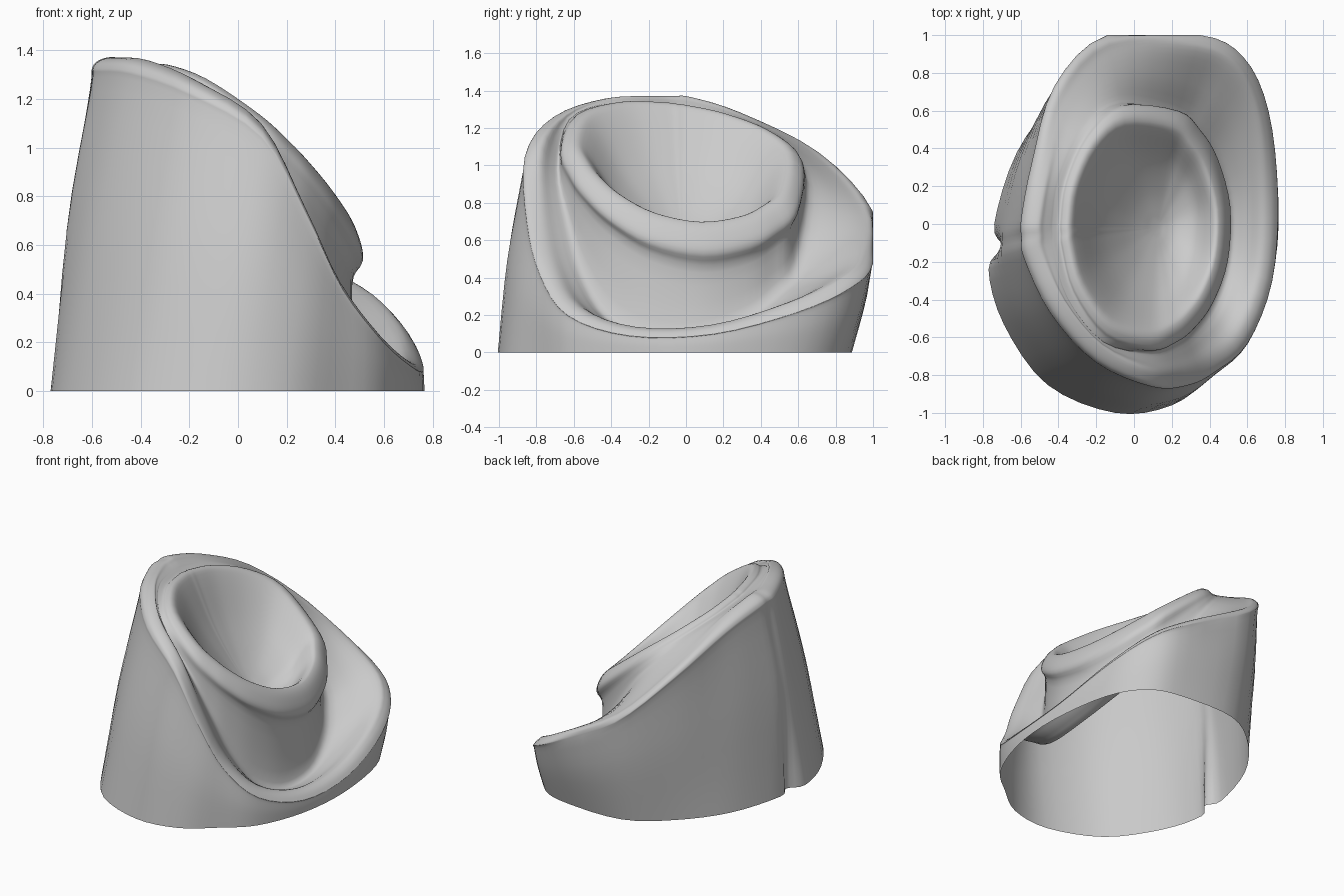
import bpy, bmesh
from math import atan2, cos, sin
from mathutils import Vector as V

if "Cube" in bpy.data.objects:
    bpy.data.objects.remove(bpy.data.objects["Cube"])

# outline keys, running round the body: base x, base y, rim x, rim y, rim z
KEYS = [
    (-0.77, -0.24, -0.58, -0.18, 1.325), (-0.69, -0.53, -0.44, -0.47, 1.315),
    (-0.46, -0.85, -0.20, -0.73, 1.23), (-0.10, -1.00, 0.10, -0.86, 1.05),
    (0.20, -0.96, 0.29, -0.85, 0.71), (0.42, -0.80, 0.43, -0.78, 0.42),
    (0.60, -0.63, 0.60, -0.63, 0.20), (0.73, -0.30, 0.73, -0.30, 0.09),
    (0.765, 0.10, 0.76, 0.15, 0.10), (0.70, 0.55, 0.71, 0.60, 0.22),
    (0.55, 0.79, 0.58, 0.88, 0.35), (0.32, 0.87, 0.35, 1.00, 0.48),
    (-0.10, 0.87, -0.14, 1.00, 0.75), (-0.39, 0.68, -0.42, 0.73, 1.04),
    (-0.62, 0.38, -0.54, 0.32, 1.24), (-0.74, 0.00, -0.595, 0.03, 1.32),
    (-0.70, -0.12, -0.595, -0.07, 1.325),
]
CX, CY, RX, RY = 0.06, -0.01, 0.455, 0.66


def spline(pts, n, closed):
    """Catmull-Rom samples through pts."""
    m = len(pts)
    get = (lambda i: pts[i % m]) if closed else (lambda i: pts[max(0, min(m - 1, i))])
    out = []
    for i in range(m if closed else m - 1):
        a, b, c, d = (get(i + k) for k in (-1, 0, 1, 2))
        for j in range(n):
            t = j / n
            p = 0.5 * (2 * b + (c - a) * t + (2 * a - 5 * b + 4 * c - d) * t * t
                       + (3 * b - a - 3 * c + d) * t ** 3)
            out.append(V((p.x, min(p.y, 1.0), max(p.z, 0))))
    return out if closed else out + [pts[-1]]


def cup(ang, s, lift):
    """Point on the tilted oval of the inner cup."""
    x, y = CX + RX * s * cos(ang), CY + RY * s * sin(ang)
    u = x - 0.05
    return V((x, y, 1.06 - 0.8 * u - 0.42 * u * u - 0.15 * y + lift))


def section(key):
    """Profile from base, up the wall, over the rim, through the moat, into the bowl."""
    bx, by, rx, ry, rz = key
    base, rim = V((bx, by, 0)), V((rx, ry, rz))
    ang = atan2((ry - CY) / RY, (rx - CX) / RX)
    w = (0.5 + 0.5 * cos(ang - 0.1)) ** 1.3
    low = 0.02 * (1 - w)
    inward = V((CX - rx, CY - ry, 0)).normalized()
    mid = base.lerp(rim, 0.5) - inward * 0.02 * min(1, rz)
    if key is KEYS[-1]:
        mid.x -= 0.03          # the pinch at the foot fades upward
    shoulder = base.lerp(rim, 0.93)
    crest = rim + inward * 0.035 + V((0, 0, 0.035))
    lip = rim + inward * 0.09 + V((0, 0, 0.045))
    # deep moat under the low side, merging with the rim on the high side
    neck = cup(ang, 1.07 - 0.17 * w, -0.01 - 0.21 * w - low)
    deep = neck - inward * 0.03 * w
    deep.z += (0.75 * lip.z - neck.z) * w * w * (3 - 2 * w)
    foot = lip.lerp(neck, 0.8).lerp(deep, min(1, 2 * w))
    valley = lip.lerp(foot, 0.5) - V((0, 0, 0.03 * w))
    bottom = V((0.12, -0.02, 0.60))
    inner = cup(ang, 0.79, -0.01 - low)
    return [base, mid, shoulder, rim, crest, lip, valley, foot, neck,
            cup(ang, 1.0, -0.01 - 0.05 * w - low), cup(ang, 0.96, 0.01 - low),
            cup(ang, 0.88, 0.03 - low), inner,
            inner.lerp(bottom, 0.3) - V((0, 0, 0.07)),
            inner.lerp(bottom, 0.65) - V((0, 0, 0.06)),
            inner.lerp(bottom, 0.93)]


# body shell, open underneath
sections = [section(k) for k in KEYS]
rings = [spline([s[i] for s in sections], 4, True) for i in range(len(sections[0]))]
columns = [spline([r[i] for r in rings], 4, False) for i in range(len(rings[0]))]
bm = bmesh.new()
grid = [[bm.verts.new(p) for p in col] for col in columns]
for i, a in enumerate(grid):
    b = grid[(i + 1) % len(grid)]
    for j in range(len(a) - 1):
        bm.faces.new((a[j], b[j], b[j + 1], a[j + 1]))
# bowl floor
bm.faces.new([col[-1] for col in grid])
bm.normal_update()
mesh = bpy.data.meshes.new("cupped_shell")
bm.to_mesh(mesh)
bm.free()
mesh.shade_smooth()
shell = bpy.data.objects.new("cupped_shell", mesh)
bpy.context.collection.objects.link(shell)
